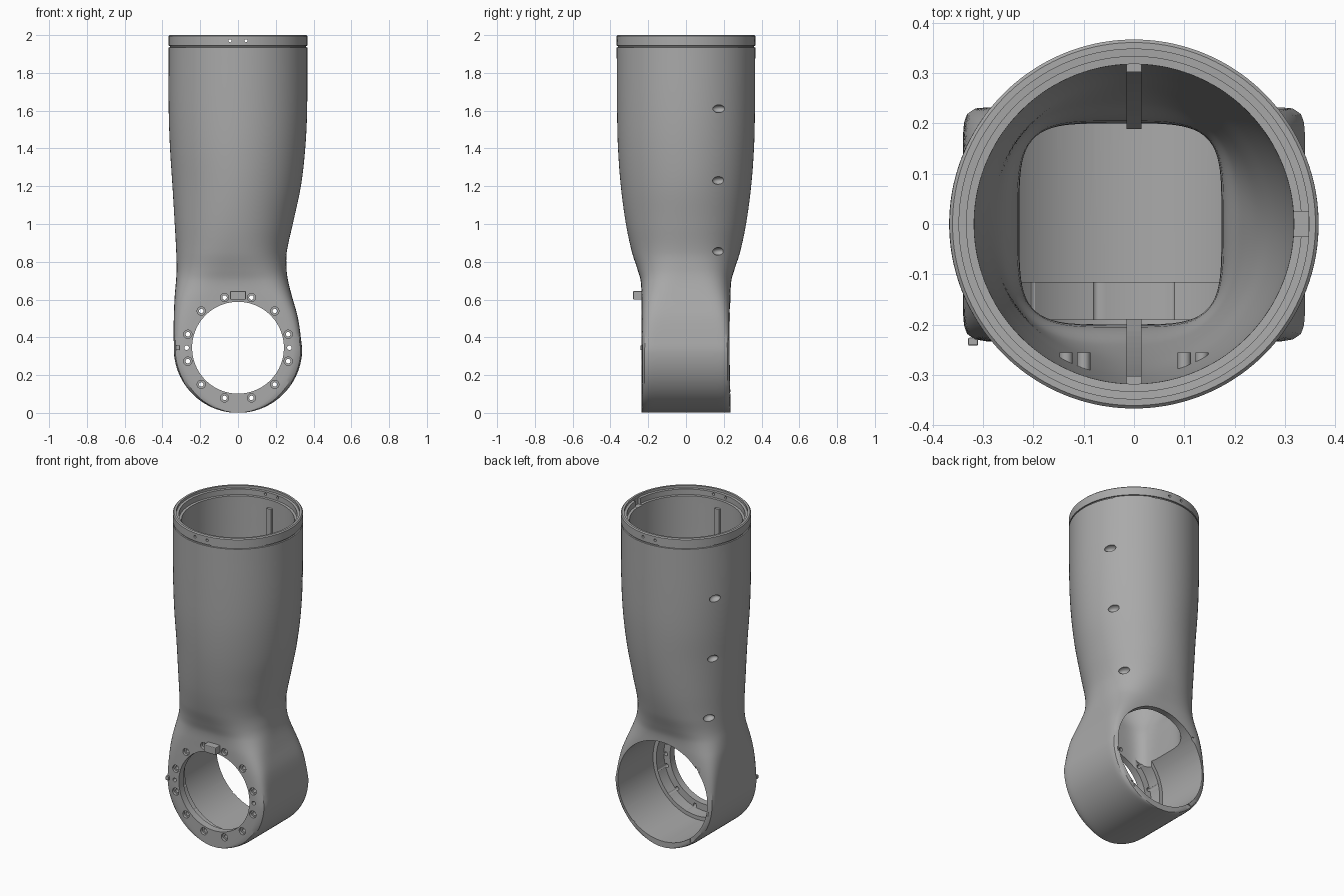
import bpy, bmesh
from math import sin, cos, pi, radians
from mathutils import Matrix, Vector

if "Cube" in bpy.data.objects:
    bpy.data.objects.remove(bpy.data.objects["Cube"])

grey = bpy.data.materials.new("cast grey")
grey.use_nodes = True
colour = (0.4, 0.4, 0.4, 1)
grey.diffuse_color = colour
grey.node_tree.nodes["Principled BSDF"].inputs["Base Color"].default_value = colour

HUB_Z = 0.34      # height of the horizontal joint axis
HUB_R = 0.34
FACE = 0.235      # half depth of the hub


def finish(name, bm):
    bmesh.ops.recalc_face_normals(bm, faces=bm.faces[:])
    mesh = bpy.data.meshes.new(name)
    bm.to_mesh(mesh)
    bm.free()
    mesh.materials.append(grey)
    obj = bpy.data.objects.new(name, mesh)
    bpy.context.collection.objects.link(obj)
    return obj


def select(obj):
    bpy.ops.object.select_all(action='DESELECT')
    obj.select_set(True)
    bpy.context.view_layer.objects.active = obj


def smooth(obj, angle=30):
    select(obj)
    bpy.ops.object.shade_smooth_by_angle(angle=radians(angle))


def loft(name, rows, segs=128):
    """Skin of squircle rings; each row is z, x min, x max, half depth, squareness."""
    bm = bmesh.new()
    rings = []
    for z, x0, x1, d, n in rows:
        ring = []
        for i in range(segs):
            t = 2 * pi * (i + 0.5) / segs
            c, s = cos(t), sin(t)
            r = (abs(c) ** n + abs(s) ** n) ** (-1 / n)
            ring.append(bm.verts.new(((x0 + x1) / 2 + (x1 - x0) / 2 * r * c, d * r * s, z)))
        rings.append(ring)
    for a, b in zip(rings, rings[1:]):
        for i in range(segs):
            j = (i + 1) % segs
            bm.faces.new((a[i], a[j], b[j], b[i]))
    bm.faces.new(rings[0])
    bm.faces.new(rings[-1])
    return finish(name, bm)


def refine(keys, steps=6):
    """Smooth in-between rows with a Hermite curve through the keys."""
    keys = [Vector(k) for k in keys]

    def slope(i):
        a, b = keys[max(i - 1, 0)], keys[min(i + 1, len(keys) - 1)]
        return (b - a) / (b[0] - a[0])

    out = []
    for i in range(len(keys) - 1):
        p, q = keys[i], keys[i + 1]
        h = q[0] - p[0]
        for k in range(steps):
            t = k / steps
            v = (p * (2 * t**3 - 3 * t**2 + 1) + q * (3 * t**2 - 2 * t**3)
                 + slope(i) * h * (t**3 - 2 * t**2 + t) + slope(i + 1) * h * (t**3 - t**2))
            v[0] = p[0] + h * t
            out.append(tuple(v))
    return out + [tuple(keys[-1])]


def round_row(z, r):
    return (z, -r, r, r, 2)


def rods(name, items, segs=24):
    """Cylinders given as start, end, radius, all in one mesh."""
    bm = bmesh.new()
    for p, q, r in items:
        p, q = Vector(p), Vector(q)
        m = Matrix.Translation((p + q) / 2) @ (q - p).to_track_quat('Z', 'Y').to_matrix().to_4x4()
        bmesh.ops.create_cone(bm, cap_ends=True, segments=segs, radius1=r, radius2=r,
                              depth=(q - p).length, matrix=m)
    return finish(name, bm)


def box(name, centre, size, bevel=0.0):
    bm = bmesh.new()
    bmesh.ops.create_cube(bm, size=1, matrix=Matrix.Translation(centre) @ Matrix.Diagonal((*size, 1)))
    if bevel:
        bmesh.ops.bevel(bm, geom=bm.edges[:], offset=bevel, segments=2, affect='EDGES', profile=0.5)
    return finish(name, bm)


def cut(target, cutter):
    mod = target.modifiers.new("cut", 'BOOLEAN')
    mod.operation, mod.solver, mod.object = 'DIFFERENCE', 'EXACT', cutter
    select(target)
    bpy.ops.object.modifier_apply(modifier=mod.name)
    bpy.data.objects.remove(cutter)


# Outer casting: collar with groove, tapering tube, neck and round hub
collar = [round_row(z, r) for z, r in
          ((2, .361), (1.994, .367), (1.944, .367), (1.943, .36), (1.936, .36), (1.935, .367))]
tube = refine([(1.93, -.367, .367, .367, 2), (1.6, -.367, .366, .365, 2), (1.4, -.36, .356, .36, 2),
               (1.2, -.347, .333, .345, 2), (1.0, -.335, .29, .318, 2.1), (.85, -.327, .258, .286, 2.3),
               (.76, -.325, .257, .257, 2.7), (.7, -.328, .265, .24, 3.4), (.62, -.335, .285, .236, 5),
               (.5, -.34, .318, FACE, 9), (HUB_Z, -HUB_R, HUB_R, FACE, 16)])
hub = []
for i in range(1, 24):
    t = radians(i * 3.7)
    half = HUB_R * cos(t)
    hub.append((HUB_Z - HUB_R * sin(t), -half, half, FACE, 16))
body = loft("arm_casting", collar + tube + hub)

# Hollow inside with a stepped rim
rim = [round_row(z, r) for z, r in
       ((2.05, .348), (1.985, .348), (1.984, .333), (1.95, .333), (1.949, .318))]
INNER = [(1.9, -.318, .318, .318, 2), (1.6, -.316, .315, .316, 2), (1.4, -.308, .303, .308, 2),
         (1.2, -.295, .28, .295, 2), (1.0, -.283, .245, .27, 2.1), (.85, -.265, .21, .24, 2.7),
         (.74, -.232, .178, .205, 4), (.45, -.23, .175, .2, 5)]
cut(body, loft("tube_cutter", rim + refine(INNER)))

# Joint bore: wide from the back, stepping down to the front flange
for radius, start in ((.308, -.115), (.285, -.19), (.243, -.4)):
    cut(body, rods("bore_cutter", [((0, start, HUB_Z + .005), (0, .4, HUB_Z + .005), radius)], 96))

# Flange bolt holes, counterbored
spots = []
for a in (15, 45, 75, 105, 135, 165):
    for side in (-1, 1):
        t = radians(a) * side
        spots.append((.275 * sin(t), HUB_Z + .005 + .275 * cos(t)))
cut(body, rods("counterbore_cutter", [((x, -.3, z), (x, -.218, z), .022) for x, z in spots]))
spots += [(-.272, HUB_Z + .005), (.272, HUB_Z + .005)]
cut(body, rods("bolt_hole_cutter", [((x, -.3, z), (x, -.1, z), .012) for x, z in spots], 16))

# Little notches in the back rim of the hub
for a in (50, 100, 140, 220, 260, 310):
    t = radians(a)
    cut(body, box("notch_cutter", (.32 * sin(t), FACE, HUB_Z + .32 * cos(t)), (.03, .012, .03)))

# Screw holes in the collar and a key notch in the rim
cut(body, rods("collar_hole_cutter", [((x, s * .3, 1.97), (x, s * .4, 1.97), .008)
                                      for x in (-.042, .042) for s in (-1, 1)], 16))
cut(body, box("rim_notch_cutter", (.332, 0, 1.985), (.03, .05, .08)))

# Oval dimples down both flanks
bm = bmesh.new()
for z, left, right in ((1.61, .322, -.322), (1.23, .298, -.31), (.855, .22, -.28)):
    for x in (left, right):
        m = Matrix.Translation((x, .175, z)) @ Matrix.Diagonal((.03, .037, .021, 1))
        bmesh.ops.create_uvsphere(bm, u_segments=24, v_segments=12, radius=1, matrix=m)
cut(body, finish("dimple_cutter", bm))
smooth(body)

# Ribs following the inner wall, front and back
for name, s in (("front_rib", -1), ("back_rib", 1)):
    bm = bmesh.new()
    wall = refine([k for k in INNER if k[0] > .7], 3)
    outline = [(r[3] - .016, r[0]) for r in wall] + [(r[3] + .01, r[0]) for r in reversed(wall)]
    face = bm.faces.new([bm.verts.new((-.015, s * y, z)) for y, z in outline])
    extruded = bmesh.ops.extrude_face_region(bm, geom=[face])["geom"]
    bmesh.ops.translate(bm, vec=(.03, 0, 0),
                        verts=[v for v in extruded if isinstance(v, bmesh.types.BMVert)])
    finish(name, bm)

# Bosses on the inside of the front wall
smooth(rods("inner_bosses", [((x, -.31, 1.3), (x, -.256, 1.3), .013)
                             for x in (-.135, -.1, .1, .135)]))

# Locating key and pin on the front of the hub
box("locating_key", (0, -.252, .622), (.084, .056, .046), .005)
box("locating_pin", (-.32, -.234, HUB_Z + .005), (.02, .016, .024), .003)
